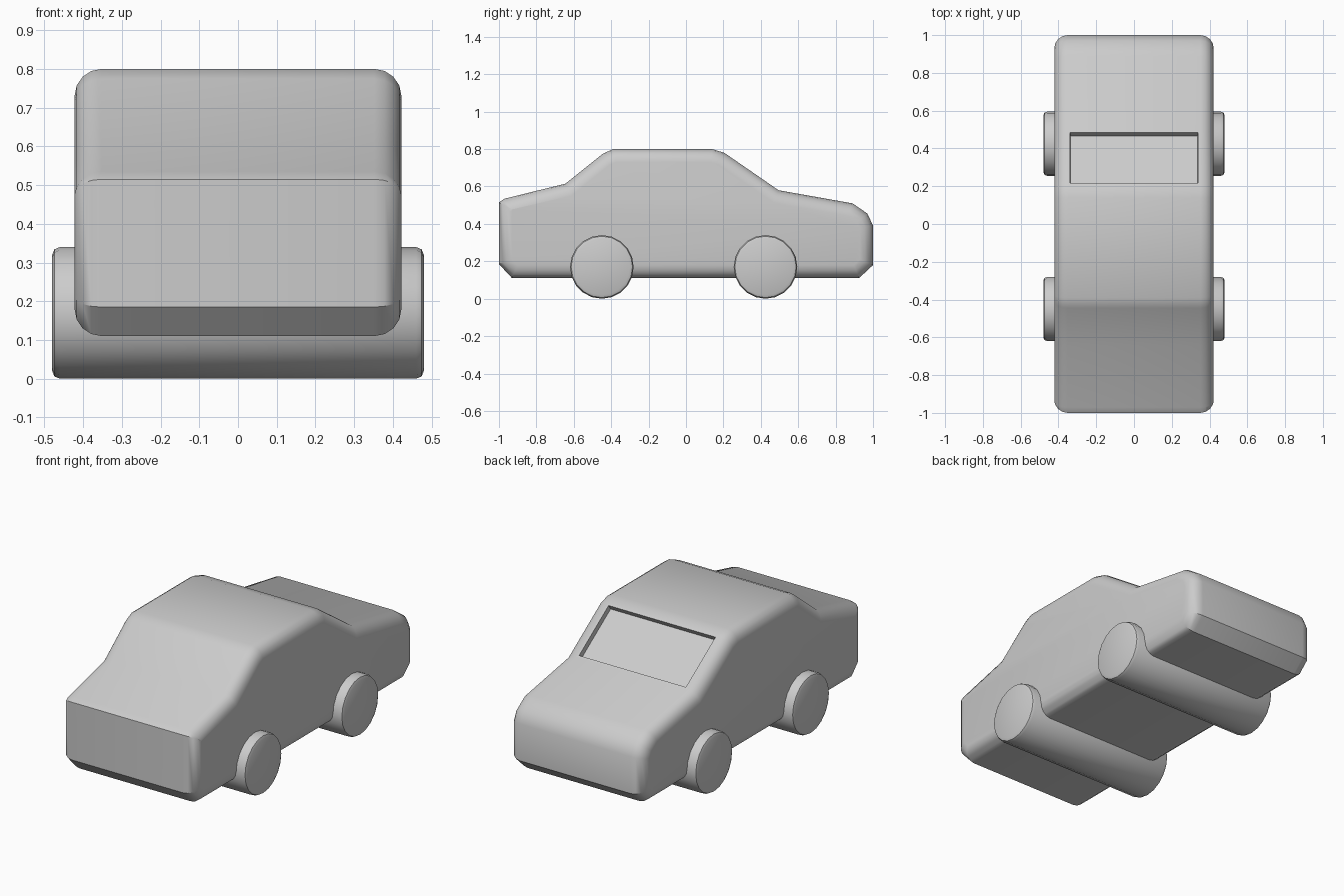
import bpy, bmesh, math
from mathutils import Vector, Matrix

if "Cube" in bpy.data.objects:
    bpy.data.objects.remove(bpy.data.objects["Cube"])


def finish(bm, name, angle):
    bmesh.ops.recalc_face_normals(bm, faces=bm.faces)
    mesh = bpy.data.meshes.new(name)
    bm.to_mesh(mesh)
    bm.free()
    obj = bpy.data.objects.new(name, mesh)
    bpy.context.collection.objects.link(obj)
    bpy.ops.object.select_all(action='DESELECT')
    obj.select_set(True)
    bpy.context.view_layer.objects.active = obj
    bpy.ops.object.shade_smooth_by_angle(angle=math.radians(angle))
    return obj


# Body: side profile (y, z) extruded across the width, side edges rounded
profile = [(-0.93, 0.11), (0.925, 0.11), (1.0, 0.18), (1.0, 0.39), (0.97, 0.455),
           (0.89, 0.51), (0.495, 0.58), (0.205, 0.78), (0.14, 0.80),
           (-0.39, 0.80), (-0.445, 0.775), (-0.645, 0.615), (-0.97, 0.535),
           (-1.0, 0.515), (-1.0, 0.185)]
HALF_WIDTH = 0.422
bm = bmesh.new()
side = bm.faces.new([bm.verts.new((-HALF_WIDTH, y, z)) for y, z in profile])
ext = bmesh.ops.extrude_face_region(bm, geom=[side], use_keep_orig=True)
moved = [g for g in ext['geom'] if isinstance(g, bmesh.types.BMVert)]
bmesh.ops.translate(bm, verts=moved, vec=(2 * HALF_WIDTH, 0, 0))
bmesh.ops.recalc_face_normals(bm, faces=bm.faces)
rim = [e for e in bm.edges if abs(e.verts[0].co.x - e.verts[1].co.x) < 1e-4]
bmesh.ops.bevel(bm, geom=rim, offset=0.07, offset_type='OFFSET', segments=4,
                profile=0.5, affect='EDGES', clamp_overlap=False)
bm.normal_update()

# Window: recessed panel in the sloping face
slope = Vector((0, 0.2, 0.29)).normalized()
window = max((f for f in bm.faces if f.normal.dot(slope) > 0.99),
             key=lambda f: f.calc_area())
bmesh.ops.inset_region(bm, faces=[window], thickness=0.02)
bmesh.ops.inset_region(bm, faces=[window], thickness=0.002, depth=-0.03)
finish(bm, "body", 35)


# Wheels: each pair is one full-width roller with rounded rims
def wheel_pair(name, y):
    bm = bmesh.new()
    turn = Matrix.Translation((0, y, 0.17)) @ Matrix.Rotation(math.pi / 2, 4, 'Y')
    bmesh.ops.create_cone(bm, cap_ends=True, segments=20, radius1=0.17,
                          radius2=0.17, depth=0.96, matrix=turn)
    rims = [e for e in bm.edges if abs(e.verts[0].co.x - e.verts[1].co.x) < 1e-4]
    bmesh.ops.bevel(bm, geom=rims, offset=0.02, segments=2, profile=0.5,
                    affect='EDGES')
    finish(bm, name, 35)


wheel_pair("front_wheels", -0.45)
wheel_pair("back_wheels", 0.425)
